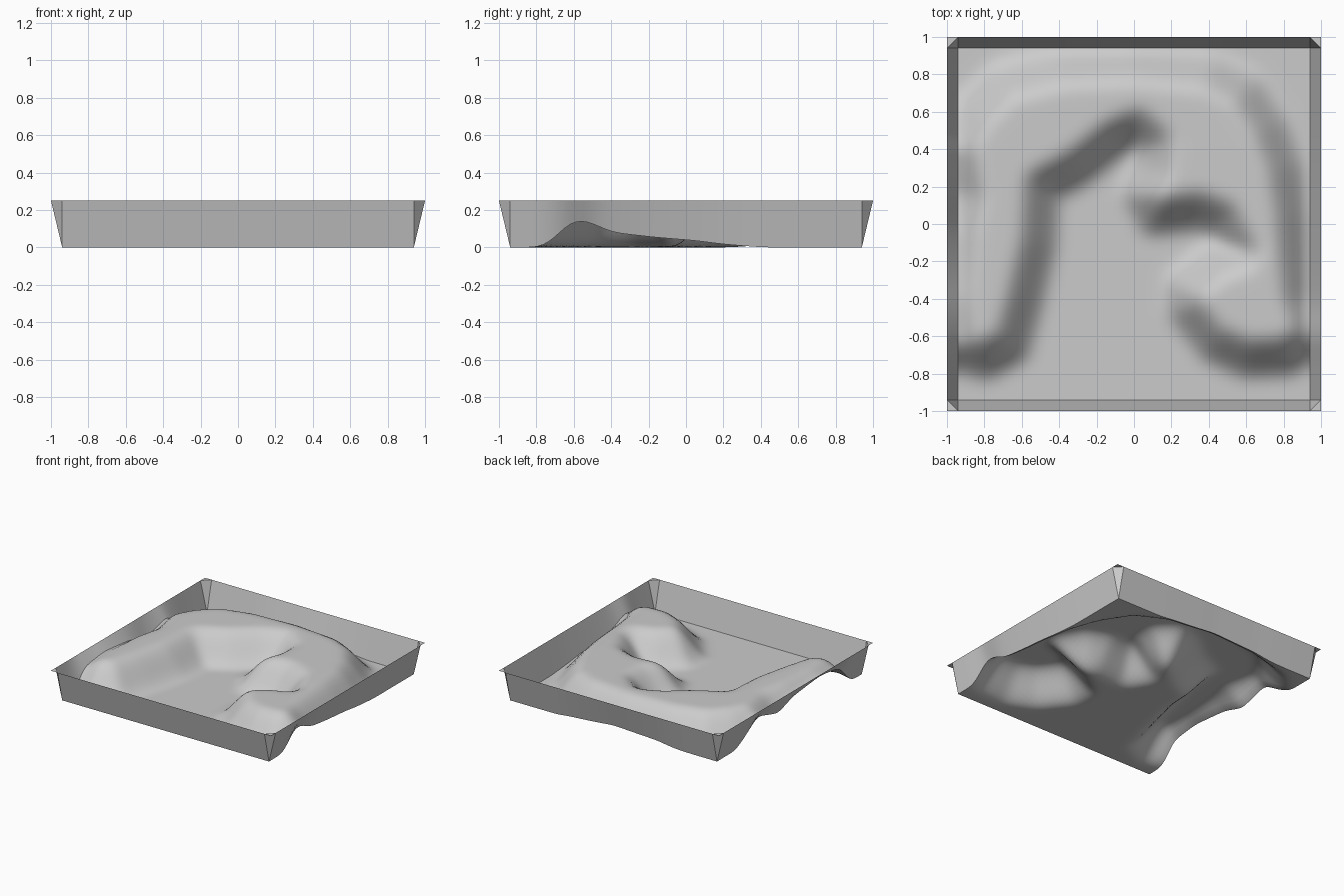
import bpy
import bmesh
import math
from mathutils import Vector

cube = bpy.data.objects.get("Cube")
if cube:
    bpy.data.objects.remove(cube, do_unlink=True)

INNER, OUTER, RIM = 0.94, 1.0, 0.25
CELLS = 64
PLATEAU = 0.235
HALF_SLOPE = 0.13

# Half-height contour of the raised ground, starting at the front left bank
CONTOUR = [Vector(p) for p in (
    (-.95, -.68), (-.8, -.73), (-.65, -.65), (-.58, -.4), (-.51, -.1), (-.49, .2),
    (-.3, .3), (-.1, .46), (.02, .51), (.11, .43), (.1, .3), (.03, .16), (.1, .04),
    (.35, .07), (.48, .02), (.57, -.15), (.43, -.2), (.27, -.33), (.27, -.45),
    (.42, -.64), (.6, -.72), (.82, -.71), (.93, -.63), (.94, -.54), (.89, -.4),
    (.87, -.2), (.85, .05), (.81, .3), (.73, .52), (.6, .72), (.4, .82), (0, .86),
    (-.4, .84), (-.7, .76), (-.86, .6), (-.96, .42), (-.9, .15), (-.95, -.05), (-.98, -.4))]
EDGES = list(zip(CONTOUR, CONTOUR[1:] + CONTOUR[:1]))


def signed_distance(p):
    """Distance to the contour, positive on the raised side."""
    inside, best = False, 10.0
    for a, b in EDGES:
        d = b - a
        t = max(0.0, min(1.0, (p - a).dot(d) / d.length_squared))
        best = min(best, (a + d * t - p).length)
        if (a.y > p.y) != (b.y > p.y) and p.x < a.x + d.x * (p.y - a.y) / d.y:
            inside = not inside
    return best if inside else -best


def ground_height(x, y):
    t = signed_distance(Vector((x, y))) / HALF_SLOPE
    t = max(0.0, min(1.0, t / 2 + 0.5))
    return PLATEAU * t * t * (3 - 2 * t)


def soften(grid):
    """Average each height with its neighbours."""
    last = CELLS
    result = []
    for i in range(last + 1):
        row = []
        for j in range(last + 1):
            near = [grid[a][b]
                    for a in range(max(0, i - 1), min(last, i + 1) + 1)
                    for b in range(max(0, j - 1), min(last, j + 1) + 1)]
            row.append(sum(near) / len(near))
        result.append(row)
    return result


def finish(bm, name, material):
    mesh = bpy.data.meshes.new(name)
    bm.to_mesh(mesh)
    bm.free()
    mesh.materials.append(material)
    obj = bpy.data.objects.new(name, mesh)
    bpy.context.collection.objects.link(obj)
    bpy.ops.object.select_all(action='DESELECT')
    obj.select_set(True)
    bpy.context.view_layer.objects.active = obj
    bpy.ops.object.shade_smooth_by_angle(angle=math.radians(45))


# Single stone colour
stone = bpy.data.materials.new("stone_grey")
stone.use_nodes = True
colour = (0.6, 0.6, 0.6, 1.0)
stone.diffuse_color = colour
stone.node_tree.nodes["Principled BSDF"].inputs["Base Color"].default_value = colour

# Height field
steps = [-INNER + 2 * INNER * i / CELLS for i in range(CELLS + 1)]
heights = [[ground_height(x, y) for y in steps] for x in steps]
for _ in range(2):
    heights = soften(heights)

# Terrain sheet
bm = bmesh.new()
verts = [[bm.verts.new((x, y, heights[i][j])) for j, y in enumerate(steps)]
         for i, x in enumerate(steps)]
for i in range(CELLS):
    for j in range(CELLS):
        bm.faces.new((verts[i][j], verts[i + 1][j], verts[i + 1][j + 1], verts[i][j + 1]))
finish(bm, "terrain", stone)

# Flared walls whose lower edges follow the terrain
borders = {
    "front_wall": [(x, -1, heights[i][0]) for i, x in enumerate(steps)],
    "left_wall": [(1, y, heights[-1][j]) for j, y in enumerate(steps)],
    "back_wall": [(x, 1, heights[i][-1]) for i, x in enumerate(steps)][::-1],
    "right_wall": [(-1, y, heights[0][j]) for j, y in enumerate(steps)][::-1],
}
for name, border in borders.items():
    bm = bmesh.new()
    along_x = name in ("front_wall", "back_wall")
    pairs = []
    for a, b, z in border:
        low = (a, b * INNER, z) if along_x else (a * INNER, b, z)
        pairs.append((bm.verts.new(low), bm.verts.new((a, b, RIM))))
    for (low_a, top_a), (low_b, top_b) in zip(pairs, pairs[1:]):
        bm.faces.new((low_a, top_a, top_b, low_b))
    finish(bm, name, stone)

# Corner gussets with flat tips
bm = bmesh.new()
for sx in (-1, 1):
    for sy in (-1, 1):
        foot = bm.verts.new((sx * INNER, sy * INNER, heights[-(sx > 0)][-(sy > 0)]))
        side = bm.verts.new((sx * OUTER, sy * INNER, RIM))
        end = bm.verts.new((sx * INNER, sy * OUTER, RIM))
        tip = bm.verts.new((sx * OUTER, sy * OUTER, RIM))
        gusset, flat = (foot, side, end), (side, tip, end)
        if sx * sy < 0:
            gusset, flat = gusset[::-1], flat[::-1]
        bm.faces.new(gusset[::-1])
        bm.faces.new(flat)
finish(bm, "corner_gussets", stone)
